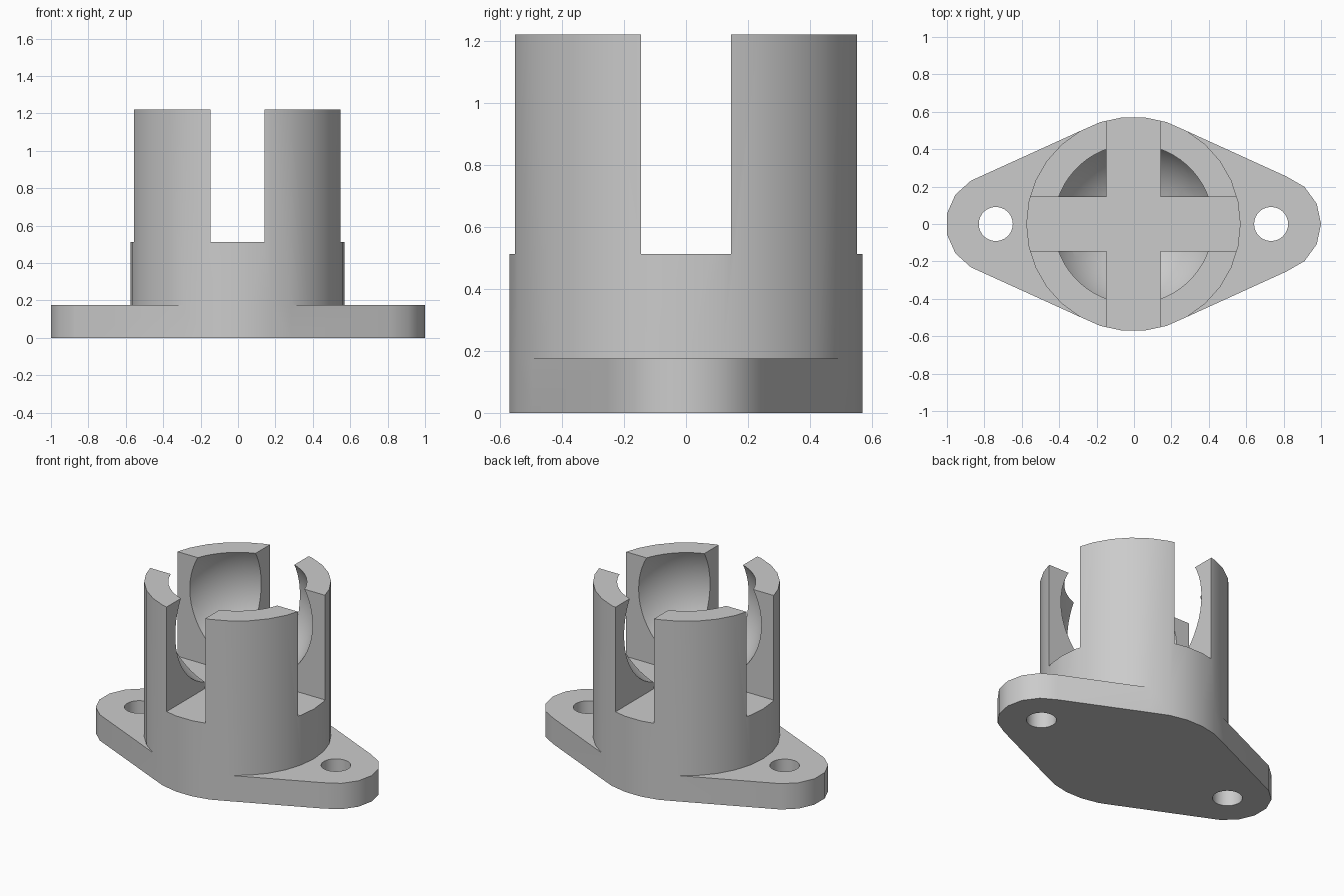
import bpy
import bmesh
from math import cos, sin, tau

cube = bpy.data.objects.get("Cube")
if cube:
    bpy.data.objects.remove(cube, do_unlink=True)

CX = -0.003            # shared axis of the socket
HEIGHT = 1.22
PLATE_TOP = 0.175
SLOT_FLOOR = 0.512
SLOT_WIDTH = 0.29
BODY_R = 0.573
EAR_X, EAR_R = 0.736, 0.267
BALL_R, BALL_Z = 0.482, 0.994

grey = bpy.data.materials.new("light_grey")
grey.use_nodes = True
grey.diffuse_color = (0.6, 0.6, 0.6, 1)
grey.node_tree.nodes["Principled BSDF"].inputs["Base Color"].default_value = (0.6, 0.6, 0.6, 1)


def circle(x, r, n):
    return [(x + r * cos(tau * i / n), r * sin(tau * i / n)) for i in range(n)]


def convex_outline(points):
    """Counter-clockwise convex outline around a set of 2D points."""
    def chain(pts):
        out = []
        for p in pts:
            while len(out) > 1 and ((out[-1][0] - out[-2][0]) * (p[1] - out[-2][1])
                                    - (out[-1][1] - out[-2][1]) * (p[0] - out[-2][0])) <= 1e-7:
                out.pop()
            out.append(p)
        return out[:-1]
    pts = sorted(set(points))
    return chain(pts) + chain(pts[::-1])


def make_object(name, bm):
    bmesh.ops.recalc_face_normals(bm, faces=bm.faces)
    mesh = bpy.data.meshes.new(name)
    bm.to_mesh(mesh)
    bm.free()
    mesh.materials.append(grey)
    obj = bpy.data.objects.new(name, mesh)
    bpy.context.collection.objects.link(obj)
    return obj


def prism(name, outline, z0, z1):
    bm = bmesh.new()
    low = [bm.verts.new((x, y, z0)) for x, y in outline]
    high = [bm.verts.new((x, y, z1)) for x, y in outline]
    bm.faces.new(low)
    bm.faces.new(high)
    for i in range(len(low)):
        j = (i + 1) % len(low)
        bm.faces.new((low[i], low[j], high[j], high[i]))
    return make_object(name, bm)


def box_outline(w, d):
    return [(CX + sx * w / 2, sy * d / 2) for sx, sy in ((-1, -1), (1, -1), (1, 1), (-1, 1))]


def combine(target, other, operation):
    mod = target.modifiers.new(other.name, 'BOOLEAN')
    mod.operation = operation
    mod.solver = 'EXACT'
    mod.object = other
    bpy.context.view_layer.objects.active = target
    bpy.ops.object.modifier_apply(modifier=mod.name)
    bpy.data.objects.remove(other, do_unlink=True)


# Flange plate: outline stretched around the socket and two ears
body_outline = circle(CX, BODY_R, 30)
ears = circle(CX - EAR_X, EAR_R, 15) + circle(CX + EAR_X, EAR_R, 15)
holder = prism("ball_socket_holder", convex_outline(body_outline + ears), 0, PLATE_TOP)

# Round socket body
combine(holder, prism("socket_body", body_outline, 0, HEIGHT), 'UNION')

# Spherical ball cavity
bm = bmesh.new()
bmesh.ops.create_uvsphere(bm, u_segments=60, v_segments=30, radius=BALL_R)
bmesh.ops.translate(bm, verts=bm.verts, vec=(CX, 0, BALL_Z))
combine(holder, make_object("ball_cavity", bm), 'DIFFERENCE')

# Crossed slots leaving four prongs
for w, d in ((2, SLOT_WIDTH), (SLOT_WIDTH, 2)):
    combine(holder, prism("slot", box_outline(w, d), SLOT_FLOOR, 2), 'DIFFERENCE')

# Screw holes through the ears
for side in (-1, 1):
    hole = prism("screw_hole", circle(CX + side * EAR_X, 0.091, 30), -0.1, 0.3)
    combine(holder, hole, 'DIFFERENCE')

bpy.ops.object.select_all(action='DESELECT')
holder.select_set(True)
bpy.context.view_layer.objects.active = holder
bpy.ops.object.shade_smooth_by_angle()
